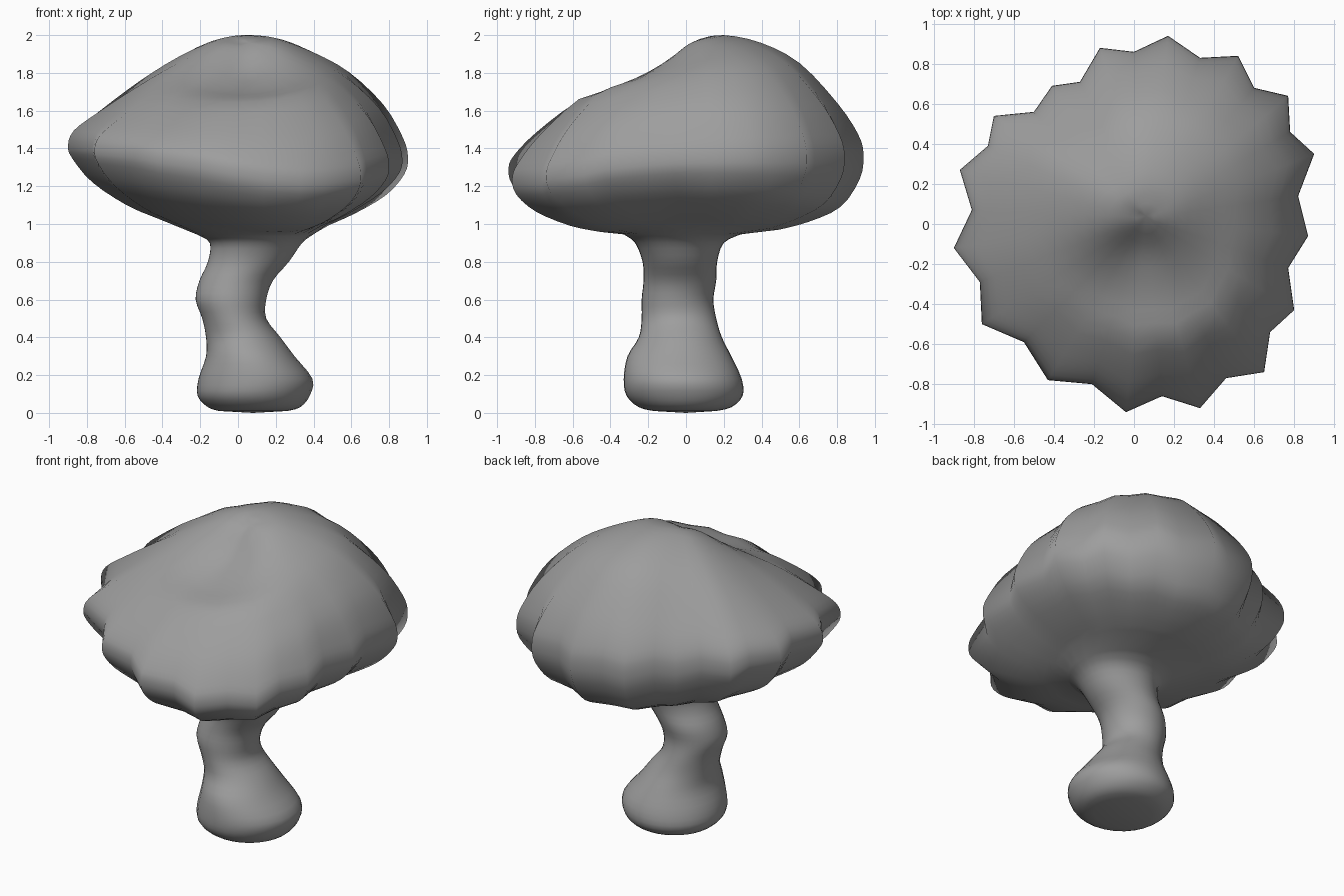
import bpy, bmesh, math


def spline(a, b, c, d, t):
    # Catmull-Rom interpolation
    return 0.5 * (2 * b + (c - a) * t + (2 * a - 5 * b + 4 * c - d) * t * t
                  + (3 * b - a - 3 * c + d) * t ** 3)


def refine(rows, steps):
    # Insert smooth in-between rows in a table of sections
    out = []
    n = len(rows)
    for i in range(n - 1):
        a, b, c, d = rows[max(i - 1, 0)], rows[i], rows[i + 1], rows[min(i + 2, n - 1)]
        for s in range(steps):
            out.append([spline(*v, s / steps) for v in zip(a, b, c, d)])
    return out + [list(rows[-1])]


def loft(name, rings, start, end):
    bm = bmesh.new()
    loops = [[bm.verts.new(p) for p in r] for r in rings]
    n = len(loops[0])
    for a, b in zip(loops, loops[1:]):
        for i in range(n):
            j = (i + 1) % n
            bm.faces.new((a[i], a[j], b[j], b[i]))
    for point, loop in ((start, loops[0]), (end, loops[-1])):
        v = bm.verts.new(point)
        for i in range(n):
            bm.faces.new((v, loop[i], loop[(i + 1) % n]))
    bmesh.ops.recalc_face_normals(bm, faces=bm.faces[:])
    me = bpy.data.meshes.new(name)
    bm.to_mesh(me)
    bm.free()
    for p in me.polygons:
        p.use_smooth = True
    ob = bpy.data.objects.new(name, me)
    bpy.context.collection.objects.link(ob)
    return ob


def bump(v, centre, width):
    return math.exp(-((v - centre) / width) ** 2)


# Scalloped cap rim, valley and tip in turn, counter-clockwise
rim = [(0.82, 0.14), (0.90, 0.35), (0.78, 0.46), (0.77, 0.64), (0.60, 0.68), (0.52, 0.84),
       (0.33, 0.83), (0.17, 0.94), (0.0, 0.86), (-0.17, 0.88), (-0.27, 0.71), (-0.41, 0.69),
       (-0.50, 0.56), (-0.70, 0.54), (-0.73, 0.39), (-0.87, 0.27), (-0.81, 0.07),
       (-0.90, -0.12), (-0.77, -0.29), (-0.76, -0.50), (-0.55, -0.59), (-0.43, -0.78),
       (-0.21, -0.80), (-0.04, -0.94), (0.14, -0.86), (0.33, -0.92), (0.46, -0.77),
       (0.65, -0.74), (0.68, -0.54), (0.80, -0.43), (0.77, -0.22), (0.87, -0.06)]
N = len(rim)
soft = [tuple(sum(w * rim[(i + k) % N][c] for k, w in ((-1, .25), (0, .5), (1, .25)))
              for c in (0, 1)) for i in range(N)]

# Stem: z, left x, right x, front y, back y
stem = [
    (0.01, -0.10, 0.26, -0.17, 0.16),
    (0.03, -0.16, 0.33, -0.25, 0.24),
    (0.09, -0.215, 0.38, -0.315, 0.30),
    (0.18, -0.21, 0.395, -0.33, 0.295),
    (0.30, -0.17, 0.30, -0.31, 0.24),
    (0.40, -0.17, 0.225, -0.25, 0.19),
    (0.50, -0.19, 0.15, -0.235, 0.16),
    (0.60, -0.225, 0.15, -0.235, 0.145),
    (0.70, -0.205, 0.185, -0.225, 0.16),
    (0.80, -0.16, 0.27, -0.23, 0.165),
    (0.90, -0.15, 0.34, -0.27, 0.20),
    (0.945, -0.22, 0.40, -0.33, 0.29),
]
stem_rings = []
for z, x0, x1, y0, y1 in refine(stem, 3):
    stem_rings.append([((x0 + x1) / 2 + (x1 - x0) / 2 * math.cos(math.atan2(y, x)),
                        (y0 + y1) / 2 + (y1 - y0) / 2 * math.sin(math.atan2(y, x)), z)
                       for x, y in rim])

# Cap sections: size, ripple, then height to the right, back, left and front
cap = [
    (0.05, 0.0, 1.96, 1.98, 1.95, 1.92),
    (0.20, 0.1, 1.95, 2.00, 1.95, 1.79),
    (0.42, 0.2, 1.88, 1.96, 1.86, 1.70),
    (0.65, 0.4, 1.78, 1.85, 1.73, 1.645),
    (0.86, 0.7, 1.62, 1.64, 1.59, 1.51),
    (0.97, 0.95, 1.45, 1.48, 1.50, 1.40),
    (1.00, 1.0, 1.35, 1.37, 1.42, 1.33),
    (0.98, 0.95, 1.27, 1.24, 1.35, 1.24),
    (0.88, 0.7, 1.17, 1.09, 1.22, 1.13),
    (0.70, 0.4, 1.07, 1.01, 1.10, 1.03),
    (0.53, 0.2, 1.00, 0.97, 1.03, 0.975),
]
cap_rings = []
for size, ripple, *h in refine(cap, 3):
    ring = []
    for (x, y), (sx, sy) in zip(rim, soft):
        q = (math.atan2(y, x) % math.tau) / (math.pi / 2)
        i = int(q)
        z = spline(*[h[(i + k) % 4] for k in (-1, 0, 1, 2)], q - i)
        # The rim dips at the front right
        reach = 0.35 if h[1] > 1.4 else 0.6
        z -= 0.09 * bump(q, 3.3, 0.35) * max(0, 1 - abs(1 - size) / reach)
        ring.append((size * (sx + (x - sx) * ripple) + 0.06 * (1 - size),
                     size * (sy + (y - sy) * ripple) + 0.03 * (1 - size), min(z, 2.0)))
    cap_rings.append(ring)

# Stem flares into the cap as one skin
body = loft("mushroom", stem_rings + cap_rings[::-1], (0.08, 0, 0.0), (0.06, 0.04, 1.96))
mat = bpy.data.materials.new("dark_grey")
mat.diffuse_color = (0.34, 0.34, 0.34, 1)
body.data.materials.append(mat)
